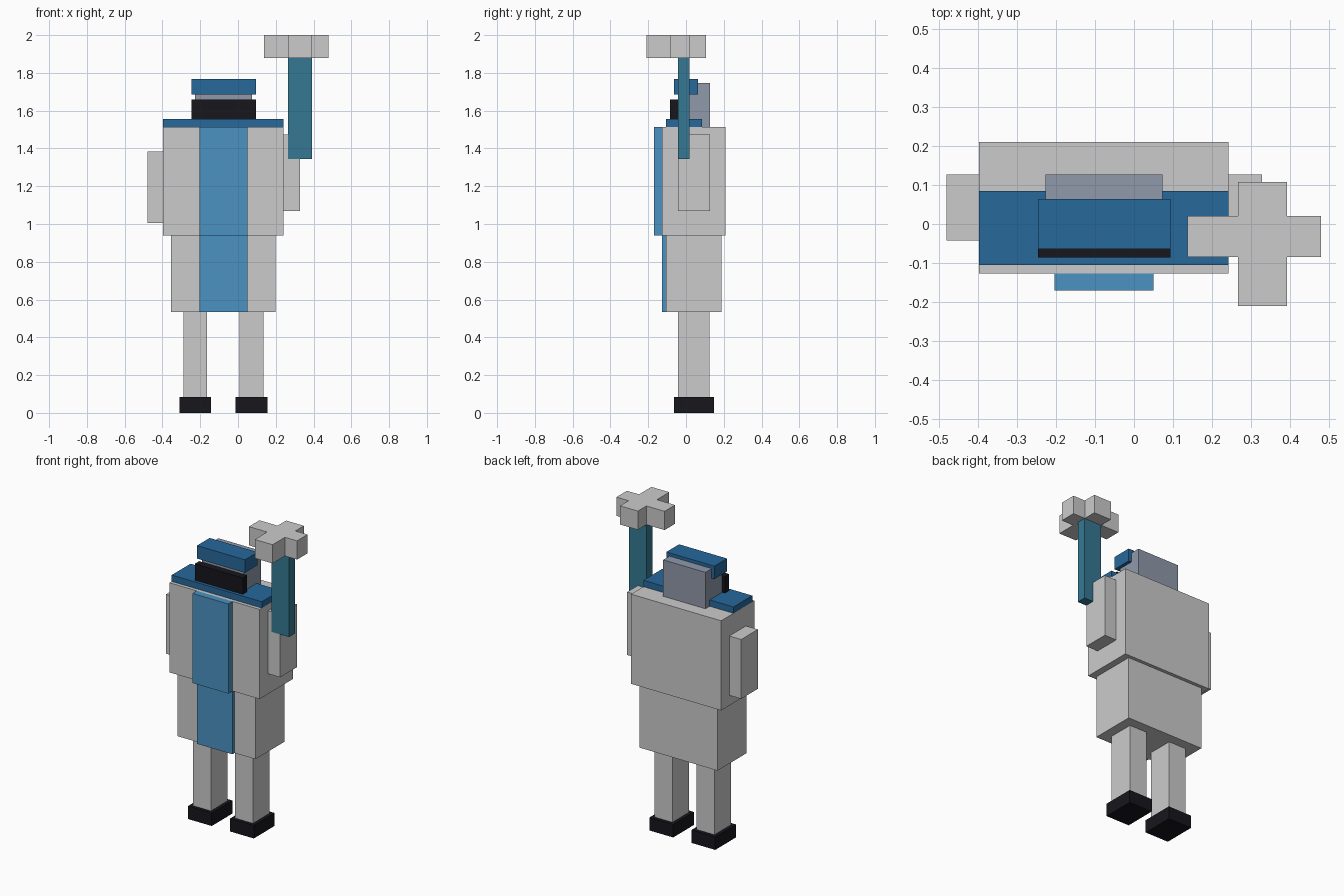
import bpy, bmesh

if "Cube" in bpy.data.objects:
    bpy.data.objects.remove(bpy.data.objects["Cube"])


def material(name, rgb):
    m = bpy.data.materials.new(name)
    m.diffuse_color = (*rgb, 1)
    m.use_nodes = True
    m.node_tree.nodes["Principled BSDF"].inputs["Base Color"].default_value = m.diffuse_color
    return m


BLUE = material("blue", (0.02, 0.14, 0.33))
LIGHT_BLUE = material("light_blue", (0.07, 0.29, 0.54))
BLACK = material("black", (0.008, 0.008, 0.012))
TEAL = material("teal", (0.035, 0.19, 0.29))
SLATE = material("slate", (0.28, 0.32, 0.4))


def prism(name, outline, z0, z1, mat=None):
    """Extrude an xy outline from z0 up to z1."""
    bm = bmesh.new()
    face = bm.faces.new([bm.verts.new((x, y, z0)) for x, y in outline])
    top = bmesh.ops.extrude_face_region(bm, geom=[face])["geom"]
    for v in top:
        if isinstance(v, bmesh.types.BMVert):
            v.co.z = z1
    bmesh.ops.recalc_face_normals(bm, faces=bm.faces[:])
    mesh = bpy.data.meshes.new(name)
    bm.to_mesh(mesh)
    bm.free()
    if mat:
        mesh.materials.append(mat)
    ob = bpy.data.objects.new(name, mesh)
    bpy.context.collection.objects.link(ob)
    return ob


def box(name, x, y, z, mat=None):
    (x0, x1), (y0, y1) = x, y
    return prism(name, [(x0, y0), (x1, y0), (x1, y1), (x0, y1)], *z, mat)


# legs and feet, either side of the body's centre line
MID = -0.077
for side, s in (("left", -1), ("right", 1)):
    cx = MID + s * 0.149
    box(f"{side}_foot", (cx - 0.084, cx + 0.084), (-0.063, 0.147), (0, 0.083), BLACK)
    box(f"{side}_leg", (cx - 0.063, cx + 0.063), (-0.042, 0.125), (0.083, 0.535))

# body with a raised stripe down the front
box("lower_body", (-0.355, 0.198), (-0.106, 0.188), (0.535, 0.94))
box("upper_body", (-0.396, 0.242), (-0.127, 0.21), (0.94, 1.514))
box("lower_stripe", (-0.203, 0.05), (-0.127, -0.106), (0.535, 0.94), LIGHT_BLUE)
box("upper_stripe", (-0.203, 0.05), (-0.17, -0.127), (0.94, 1.514), LIGHT_BLUE)
box("collar", (-0.396, 0.242), (-0.105, 0.085), (1.514, 1.555), BLUE)

# arms, the right one raised
box("left_arm", (-0.48, -0.396), (-0.042, 0.127), (1.005, 1.385))
box("right_arm", (0.242, 0.328), (-0.042, 0.127), (1.07, 1.473))

# head
box("head", (-0.227, 0.073), (-0.042, 0.127), (1.514, 1.747), SLATE)
box("beard", (-0.246, 0.094), (-0.086, -0.042), (1.555, 1.66), BLACK)
box("hat", (-0.246, 0.094), (-0.064, 0.064), (1.685, 1.768), BLUE)

# staff with a cross-shaped top
box("staff", (0.266, 0.392), (-0.043, 0.019), (1.345, 1.88), TEAL)
xs, ys = (0.137, 0.266, 0.392, 0.478), (-0.21, -0.085, 0.021, 0.107)
cross = [(1, 0), (2, 0), (2, 1), (3, 1), (3, 2), (2, 2),
         (2, 3), (1, 3), (1, 2), (0, 2), (0, 1), (1, 1)]
prism("staff_top", [(xs[i], ys[j]) for i, j in cross], 1.88, 2.0)
